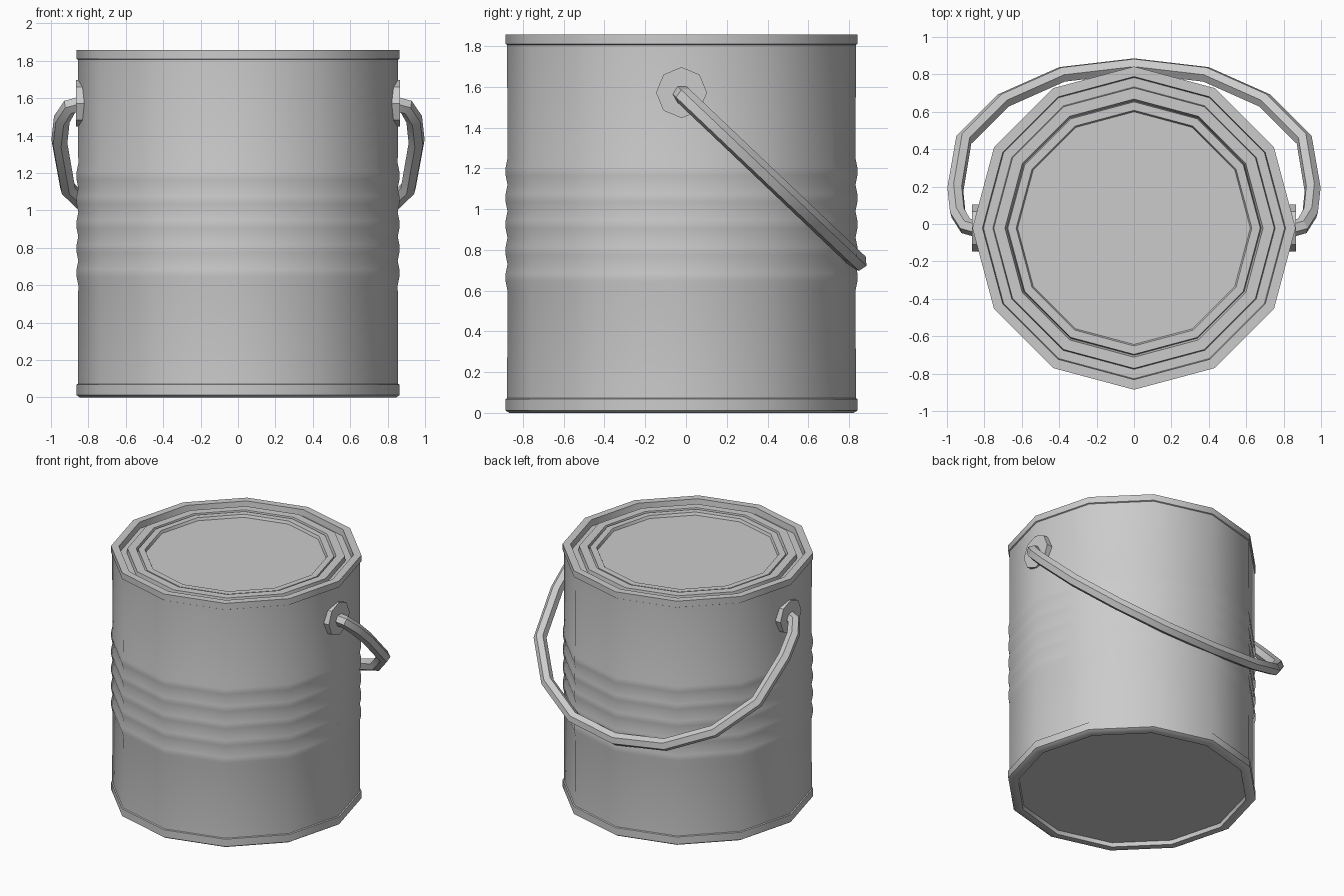
import bpy, bmesh, math
from mathutils import Matrix

if "Cube" in bpy.data.objects:
    bpy.data.objects.remove(bpy.data.objects["Cube"])

CY = -0.022          # can axis sits slightly forward of the origin
SIDES = 12


def finish(name, bm, angle=35):
    bmesh.ops.recalc_face_normals(bm, faces=bm.faces)
    me = bpy.data.meshes.new(name)
    bm.to_mesh(me)
    bm.free()
    ob = bpy.data.objects.new(name, me)
    bpy.context.collection.objects.link(ob)
    bpy.ops.object.select_all(action='DESELECT')
    ob.select_set(True)
    bpy.context.view_layer.objects.active = ob
    bpy.ops.object.shade_smooth_by_angle(angle=math.radians(angle))
    return ob


def lathe(name, profile):
    """Revolve an (r, z) profile around the can axis and cap both ends."""
    bm = bmesh.new()
    rings = []
    for r, z in profile:
        ring = []
        for i in range(SIDES):
            a = 2 * math.pi * i / SIDES
            ring.append(bm.verts.new((r * math.cos(a), CY + r * math.sin(a), z)))
        rings.append(ring)
    for a, b in zip(rings, rings[1:]):
        for i in range(SIDES):
            j = (i + 1) % SIDES
            bm.faces.new((a[i], a[j], b[j], b[i]))
    bm.faces.new(rings[0])
    bm.faces.new(rings[-1])
    return finish(name, bm)


# Can: recessed base, bottom rim, ribbed wall, top rim, stepped lid
base = [(0.79, 0.03), (0.795, 0.0), (0.845, 0.0), (0.864, 0.012), (0.864, 0.068), (0.856, 0.072)]
ribs = []
for k in range(5):
    z = 0.60 + 0.13 * k
    ribs += [(0.854, z), (0.863, z + 0.045), (0.863, z + 0.085)]
ribs.append((0.854, 1.25))
lid = [(0.856, 1.806), (0.864, 1.81), (0.864, 1.857), (0.81, 1.857),
       (0.805, 1.81), (0.755, 1.81), (0.75, 1.845), (0.69, 1.845),
       (0.68, 1.81), (0.675, 1.84), (0.63, 1.84), (0.622, 1.82)]
lathe("can", base + ribs + lid)

# Octagonal handle mounts on both sides
for side, label in ((1, "right"), (-1, "left")):
    bm = bmesh.new()
    m = Matrix.Translation((side * 0.835, CY, 1.572)) @ Matrix.Rotation(math.pi / 2, 4, 'Y')
    bmesh.ops.create_cone(bm, cap_ends=True, segments=8, radius1=0.125, radius2=0.125,
                          depth=0.06, matrix=m)
    finish("handle_mount_" + label, bm)

# Wire handle: half path mirrored, lying in a tilted plane
half = [(0.84, -0.025), (0.90, -0.01), (0.942, 0.06), (0.955, 0.185),
        (0.91, 0.45), (0.70, 0.66), (0.385, 0.80)]
path = half + [(0.0, 0.845)] + [(-x, y) for x, y in reversed(half)]
cu = bpy.data.curves.new("handle_curve", 'CURVE')
cu.dimensions = '3D'
cu.bevel_depth = 0.045
cu.bevel_resolution = 1
cu.use_fill_caps = True
sp = cu.splines.new('POLY')
sp.points.add(len(path) - 1)
for p, (x, y) in zip(sp.points, path):
    p.co = (x, y, 1.565 - 0.95 * (y - CY), 1)
handle = bpy.data.objects.new("handle", cu)
bpy.context.collection.objects.link(handle)
bpy.ops.object.select_all(action='DESELECT')
handle.select_set(True)
bpy.context.view_layer.objects.active = handle
bpy.ops.object.convert(target='MESH')
bpy.ops.object.shade_smooth_by_angle(angle=math.radians(30))
